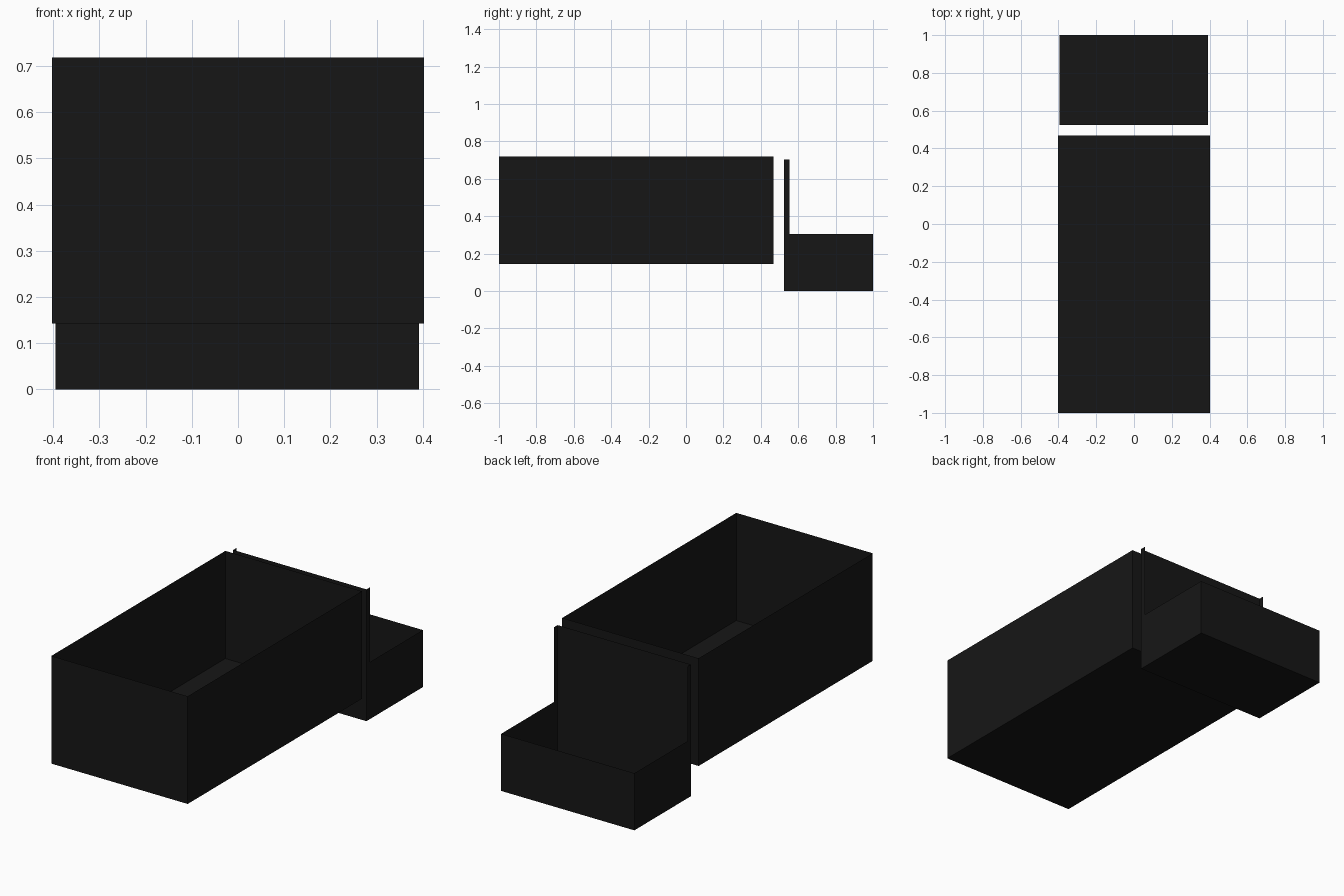
import bpy

if "Cube" in bpy.data.objects:
    bpy.data.objects.remove(bpy.data.objects["Cube"])

black = bpy.data.materials.new("black_paint")
black.diffuse_color = (0.008, 0.008, 0.008, 1)
black.use_nodes = True
black.node_tree.nodes["Principled BSDF"].inputs["Base Color"].default_value = black.diffuse_color


def open_bin(name, x0, x1, profile, wall_tops):
    """Sheet bin: side profile (y, z) on both sides, plus floor and end walls.
    wall_tops lists the profile edges that are spanned across the width."""
    n = len(profile)
    verts = [(x, y, z) for x in (x0, x1) for y, z in profile]
    faces = [list(range(n)), list(range(2 * n - 1, n - 1, -1))]
    faces += [(a, a + n, b + n, b) for a, b in wall_tops]
    mesh = bpy.data.meshes.new(name)
    mesh.from_pydata(verts, [], faces)
    mesh.materials.append(black)
    obj = bpy.data.objects.new(name, mesh)
    bpy.context.collection.objects.link(obj)
    return obj


# Large open-topped tub: floor, front wall and back wall between the sides
open_bin("large_tub", -0.403, 0.403,
         [(-1, 0.143), (0.469, 0.143), (0.469, 0.718), (-1, 0.718)],
         [(0, 1), (1, 2), (3, 0)])

# Rear open tray with a tall front panel and narrow side flanges
open_bin("rear_tray", -0.395, 0.392,
         [(0.524, 0), (1, 0), (1, 0.305), (0.553, 0.305),
          (0.553, 0.704), (0.524, 0.704)],
         [(0, 1), (1, 2), (5, 0)])
